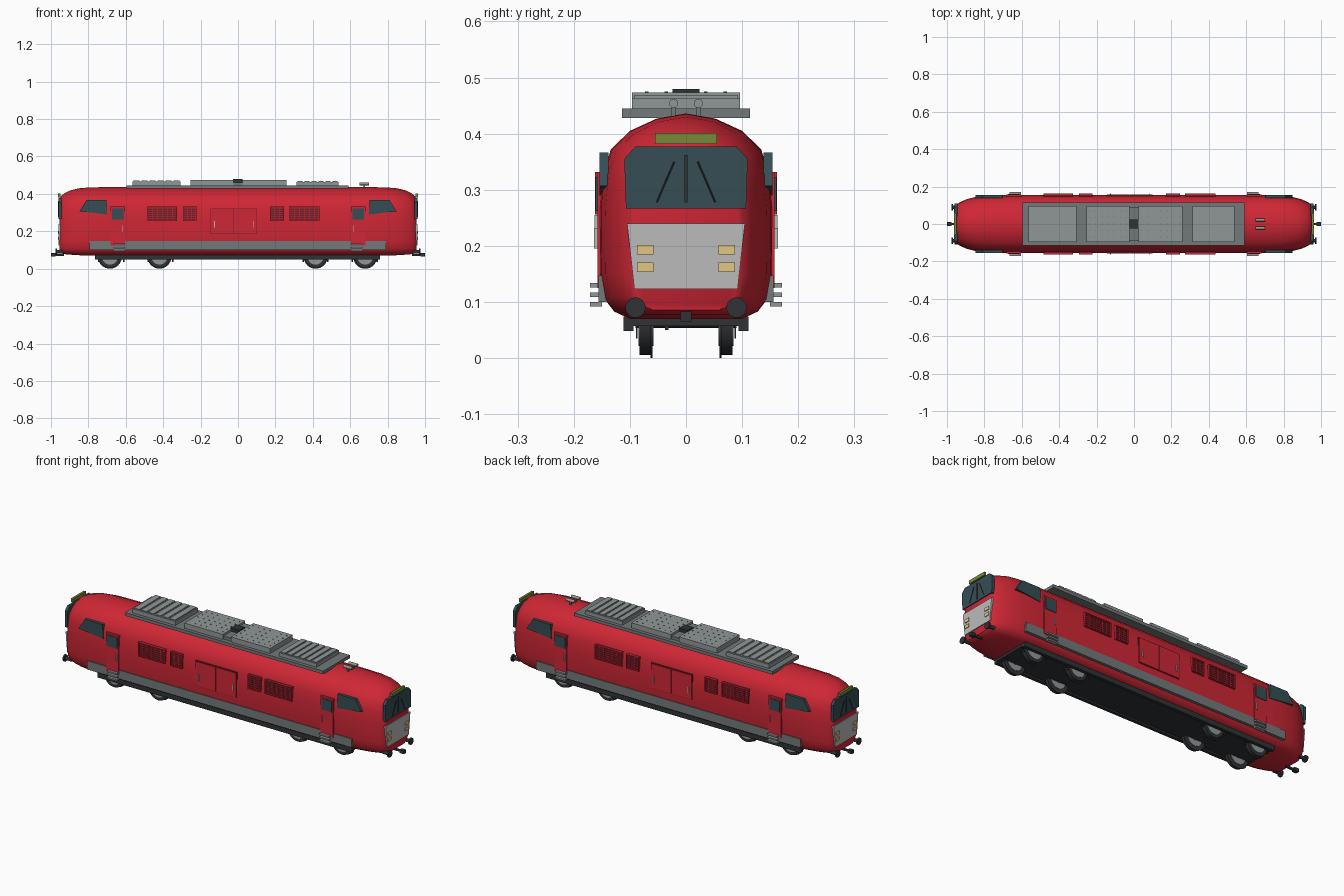
import bpy, bmesh, math
from mathutils import Matrix, Vector

if "Cube" in bpy.data.objects:
    bpy.data.objects.remove(bpy.data.objects["Cube"])


def material(name, r, g, b):
    m = bpy.data.materials.new(name)
    m.diffuse_color = (r, g, b, 1)
    m.use_nodes = True
    m.node_tree.nodes["Principled BSDF"].inputs["Base Color"].default_value = m.diffuse_color
    return m


RED = material("red_paint", 0.62, 0.02, 0.035)
DARK_RED = material("grille_shadow", 0.14, 0.015, 0.02)
BLACK = material("dark_metal", 0.03, 0.032, 0.035)
GLASS = material("glass", 0.035, 0.075, 0.09)
GREY = material("roof_grey", 0.17, 0.19, 0.19)
LIGHT = material("vent_grey", 0.28, 0.31, 0.31)
PANEL = material("nose_grey", 0.5, 0.5, 0.5)
CREAM = material("lamp_cream", 0.75, 0.57, 0.22)
OLIVE = material("sign_olive", 0.19, 0.25, 0.04)


def finish(name, bm, mat=None, mirror="", smooth=False):
    """Turn a bmesh into an object, mirrored across the named world axes."""
    bmesh.ops.recalc_face_normals(bm, faces=bm.faces)
    mesh = bpy.data.meshes.new(name)
    bm.to_mesh(mesh)
    bm.free()
    ob = bpy.data.objects.new(name, mesh)
    bpy.context.collection.objects.link(ob)
    if mat:
        mesh.materials.append(mat)
    if smooth:
        bpy.ops.object.select_all(action='DESELECT')
        ob.select_set(True)
        bpy.context.view_layer.objects.active = ob
        bpy.ops.object.shade_smooth_by_angle(angle=math.radians(35))
    if mirror:
        md = ob.modifiers.new("mirror", 'MIRROR')
        md.use_axis = ("x" in mirror, "y" in mirror, False)
        md.use_mirror_merge = False
    return ob


def boxes(name, spans, mat=None, mirror=""):
    """Each span is x0, x1, y0, y1, z0, z1."""
    bm = bmesh.new()
    for x0, x1, y0, y1, z0, z1 in spans:
        loc = Matrix.Translation(((x0 + x1) / 2, (y0 + y1) / 2, (z0 + z1) / 2))
        bmesh.ops.create_cube(bm, size=1, matrix=loc @ Matrix.Diagonal((x1 - x0, y1 - y0, z1 - z0, 1)))
    return finish(name, bm, mat, mirror)


def cylinders(name, rods, mat=None, mirror="", segments=24):
    """Each rod is start point, end point, radius."""
    bm = bmesh.new()
    for a, b, r in rods:
        a, b = Vector(a), Vector(b)
        rot = (b - a).to_track_quat('Z', 'Y').to_matrix().to_4x4()
        bmesh.ops.create_cone(bm, cap_ends=True, segments=segments, radius1=r, radius2=r,
                              depth=(b - a).length, matrix=Matrix.Translation((a + b) / 2) @ rot)
    return finish(name, bm, mat, mirror, smooth=True)


def prism(name, pts, axis, a, b, mat, mirror=""):
    """Flat outline pushed from a to b along x (points y,z) or y (points x,z)."""
    bm = bmesh.new()
    place = (lambda p, d: (d, p[0], p[1])) if axis == "x" else (lambda p, d: (p[0], d, p[1]))
    face = bm.faces.new([bm.verts.new(place(p, a)) for p in pts])
    new = bmesh.ops.extrude_face_region(bm, geom=[face])["geom"]
    move = (b - a, 0, 0) if axis == "x" else (0, b - a, 0)
    bmesh.ops.translate(bm, vec=move, verts=[v for v in new if isinstance(v, bmesh.types.BMVert)])
    return finish(name, bm, mat, mirror)


def both(pts):
    """Complete a right-half outline with its left half."""
    return pts + [(-y, z) for y, z in reversed(pts)]


# Body shell: one cross-section lofted along x, shrinking into rounded noses
half = [(0.10, 0.07), (0.128, 0.083), (0.145, 0.105), (0.153, 0.15), (0.154, 0.265), (0.148, 0.327),
        (0.134, 0.372), (0.10, 0.405), (0.052, 0.427)]
section = half + [(0, 0.436)] + [(-y, z) for y, z in reversed(half)]
stations = [(0.70, 1, 0.436, 0.07), (0.79, 0.985, 0.435, 0.07), (0.85, 0.935, 0.430, 0.072),
            (0.895, 0.86, 0.419, 0.075), (0.93, 0.76, 0.402, 0.078), (0.948, 0.68, 0.385, 0.082),
            (0.955, 0.60, 0.365, 0.086)]
bm = bmesh.new()
rings = []
for x, w, top, low in [(-s[0],) + s[1:] for s in reversed(stations)] + stations:
    rings.append([bm.verts.new((x, y * w, low + (z - 0.07) / 0.366 * (top - low))) for y, z in section])
n = len(section)
for a, b in zip(rings, rings[1:]):
    for i in range(n):
        bm.faces.new((a[i], a[(i + 1) % n], b[(i + 1) % n], b[i]))
bm.faces.new(rings[0])
bm.faces.new(rings[-1])
finish("body_shell", bm, RED, smooth=True)

# Grey skirts and boarding steps
boxes("side_skirt", [(-0.795, 0.79, 0.140, 0.156, 0.10, 0.147)], GREY, "y")
boxes("boarding_steps", [(0.605, 0.665, 0.15, 0.171, z, z + 0.008) for z in (0.092, 0.109, 0.126)], LIGHT, "xy")

# Cab doors with windows and grab handles
boxes("cab_door", [(0.604, 0.681, 0.14, 0.158, 0.125, 0.332)], RED, "xy")
boxes("cab_door_window", [(0.612, 0.674, 0.15, 0.161, 0.262, 0.323)], GLASS, "xy")
boxes("cab_door_handle", [(0.614, 0.618, 0.156, 0.164, 0.195, 0.232)], PANEL, "xy")
prism("cab_side_window", [(0.70, 0.29), (0.703, 0.366), (0.81, 0.366), (0.847, 0.307)], "y", 0.138, 0.154, GLASS, "xy")

# Side grilles: dark backing, red frame and slats
for i, (x0, x1) in enumerate([(-0.485, -0.325), (-0.295, -0.223), (0.17, 0.247), (0.273, 0.435)]):
    z0, z1, t = 0.256, 0.332, 0.005
    boxes(f"grille_back_{i}", [(x0, x1, 0.14, 0.156, z0, z1)], DARK_RED, "y")
    bars = [(x0, x1, 0.145, 0.162, z0, z0 + t), (x0, x1, 0.145, 0.162, z1 - t, z1),
            (x0, x0 + t, 0.145, 0.162, z0, z1), (x1 - t, x1, 0.145, 0.162, z0, z1)]
    bars += [(x0, x1, 0.15, 0.159, z0 + k * 0.0109 - 0.0015, z0 + k * 0.0109 + 0.0015) for k in range(1, 7)]
    cols = round((x1 - x0) / 0.027)
    bars += [(x0 + k * (x1 - x0) / cols - 0.001, x0 + k * (x1 - x0) / cols + 0.001, 0.15, 0.159, z0, z1)
             for k in range(1, cols)]
    boxes(f"grille_frame_{i}", bars, RED, "y")

# Engine-room double doors
boxes("engine_door_surround", [(-0.147, 0.102, 0.14, 0.1555, 0.185, 0.322)], DARK_RED, "y")
boxes("engine_doors", [(-0.144, -0.0235, 0.14, 0.158, 0.188, 0.319),
                       (-0.0215, 0.099, 0.14, 0.158, 0.188, 0.319)], RED, "y")
boxes("engine_door_handles", [(x - 0.002, x + 0.002, 0.155, 0.163, 0.22, 0.255) for x in (-0.126, 0.081)], PANEL, "y")

# Cab fronts: windscreen, pillar, wipers, sign box, nose panel and lamps
prism("windscreen", both([(0.107, 0.267), (0.11, 0.355), (0.09, 0.377)]), "x", 0.945, 0.960, GLASS, "x")
boxes("windscreen_pillar", [(0.955, 0.963, -0.003, 0.003, 0.277, 0.362)], BLACK, "x")
cylinders("wipers", [((0.962, 0.052, 0.278), (0.962, 0.021, 0.35), 0.0014)], BLACK, "xy", 6)
boxes("sign_box", [(0.95, 0.962, -0.055, 0.055, 0.382, 0.401)], OLIVE, "x")
prism("nose_panel", both([(0.092, 0.123), (0.105, 0.24)]), "x", 0.945, 0.959, PANEL, "x")
boxes("headlamps", [(0.955, 0.963, 0.058, 0.087, z - 0.0085, z + 0.0085) for z in (0.162, 0.193)], CREAM, "xy")

# Buffers and couplers
cylinders("buffers", [((0.93, 0.09, 0.09), (0.97, 0.09, 0.09), 0.009),
                      ((0.968, 0.09, 0.09), (0.976, 0.09, 0.09), 0.018)], BLACK, "xy")
boxes("coupler", [(0.93, 0.985, -0.005, 0.005, 0.069, 0.079),
                  (0.975, 1.0, -0.010, 0.010, 0.065, 0.083)], BLACK, "x")

# Underframe, side beams and small hangers
boxes("underframe", [(-0.765, 0.76, -0.105, 0.105, 0.057, 0.082)], BLACK)
boxes("side_beam", [(-0.765, 0.76, 0.094, 0.111, 0.048, 0.074)], BLACK, "y")
boxes("brake_hangers", [(x - 0.004, x + 0.004, 0.086, 0.089, 0.035, 0.07) for x in (0.35, 0.48, 0.61, 0.745)], BLACK, "xy")
boxes("air_pipe", [(0.745, 0.757, -0.037, -0.031, 0.05, 0.07)], BLACK, "x")

# Wheelsets
for i, x in enumerate((-0.685, -0.42, 0.415, 0.68)):
    c = 0.064
    cylinders(f"wheels_{i}", [((x, 0.062, c), (x, 0.083, c), 0.0585),
                              ((x, 0.060, c), (x, 0.0635, c), 0.064)], BLACK, "y", 32)
    cylinders(f"wheel_discs_{i}", [((x, 0.058, c), (x, 0.085, c), 0.042)], LIGHT, "y", 32)
    cylinders(f"axle_{i}", [((x, -0.09, c), (x, 0.09, c), 0.01)], BLACK, "", 12)

# Roof deck with slatted end vents and riveted centre covers
boxes("roof_deck", [(-0.597, 0.59, -0.114, 0.114, 0.428, 0.445)], GREY)
for i, (x0, x1, top) in enumerate([(-0.564, -0.308, 0.467), (0.313, 0.537, 0.464)]):
    boxes(f"slatted_vent_{i}", [(x0, x1, -0.096, 0.096, 0.44, top)], LIGHT)
    step = (x1 - x0) / 6
    boxes(f"vent_slats_{i}", [(x0 + (k + 0.12) * step, x0 + (k + 0.88) * step, -0.092, 0.092, top - 0.002, top + 0.005)
                              for k in range(6)], LIGHT)
boxes("cover_link", [(-0.03, 0.03, -0.09, 0.09, 0.44, 0.462)], GREY)
for i, (x0, x1) in enumerate([(-0.254, -0.024), (0.024, 0.26)]):
    boxes(f"roof_cover_{i}", [(x0, x1, -0.096, 0.096, 0.44, 0.473)], LIGHT)
    cylinders(f"cover_rivets_{i}", [((x0 + (k + 0.5) * (x1 - x0) / 7, y, 0.472), (x0 + (k + 0.5) * (x1 - x0) / 7, y, 0.475), 0.003)
                                    for k in range(7) for y in (-0.07, -0.035, 0, 0.035, 0.07)], GREY, "", 8)
boxes("roof_hatch", [(-0.027, 0.024, -0.024, 0.024, 0.455, 0.48)], BLACK)

# Twin roof horns
cylinders("horns", [((0.65, 0.022, 0.454), (0.70, 0.022, 0.454), 0.008)], LIGHT, "y", 16)
boxes("horn_brackets", [(0.67, 0.68, 0.018, 0.026, 0.425, 0.452)], GREY, "y")
